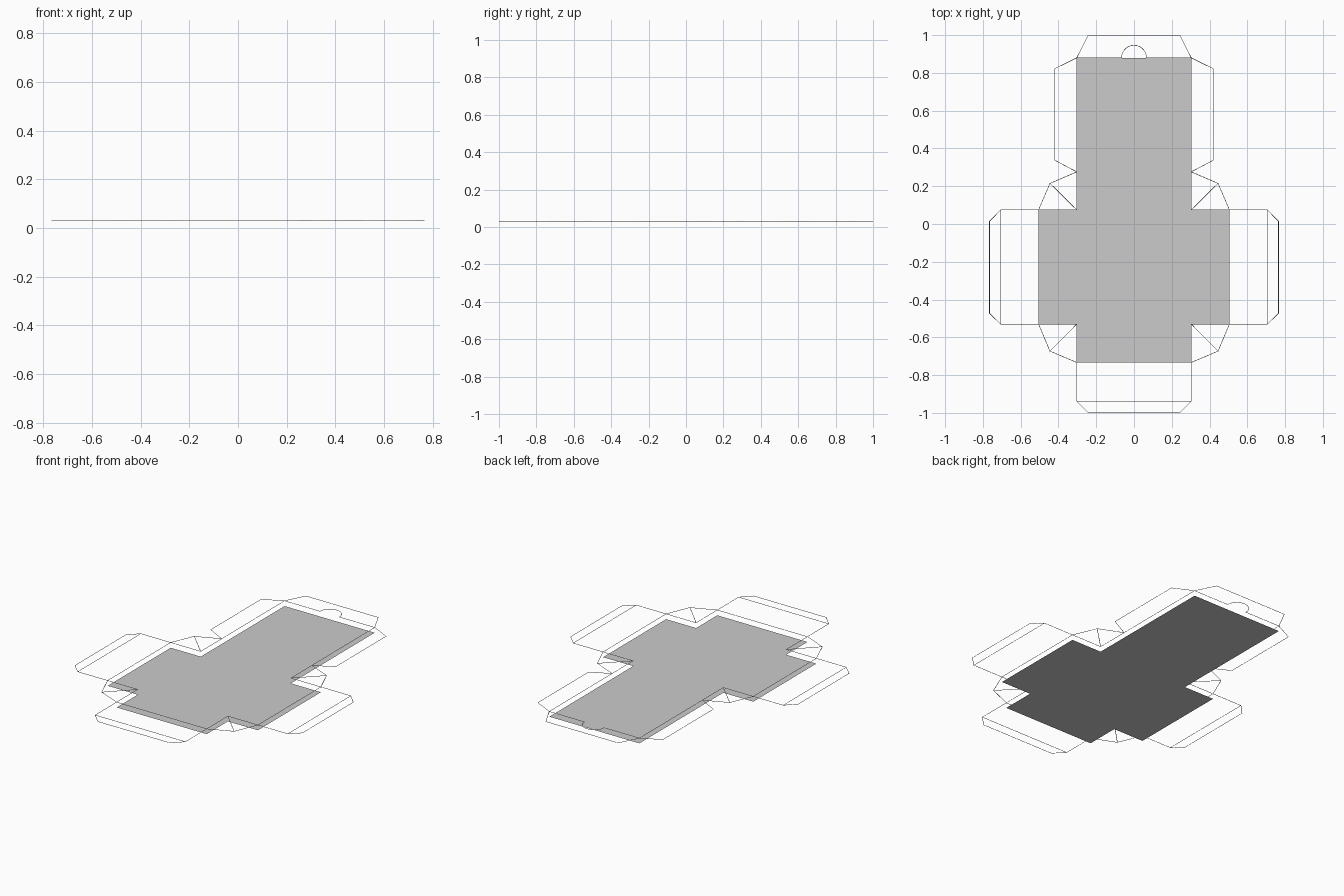
import bpy, bmesh, math

if "Cube" in bpy.data.objects:
    bpy.data.objects.remove(bpy.data.objects["Cube"])

LINE_Z = 0.032   # height of the drawn lines above the sheet
RADIUS = 0.0015  # line thickness
W, S = 0.303, 0.505          # half width of the body, of the side panels
TOP, A, B, C = 0.88, 0.075, -0.53, -0.733


def mirror(pts):
    return [(-x, y) for x, y in pts]


def lines(name, paths, both=False):
    """Thin tubes along flat paths, optionally repeated on the other side."""
    cu = bpy.data.curves.new(name, 'CURVE')
    cu.dimensions = '3D'
    cu.bevel_depth = RADIUS
    cu.bevel_resolution = 0
    cu.use_fill_caps = True
    for p in paths + ([mirror(q) for q in paths] if both else []):
        sp = cu.splines.new('POLY')
        sp.points.add(len(p) - 1)
        for pt, (x, y) in zip(sp.points, p):
            pt.co = (x, y, LINE_Z, 1)
    ob = bpy.data.objects.new(name, cu)
    bpy.context.collection.objects.link(ob)
    bpy.ops.object.select_all(action='DESELECT')
    ob.select_set(True)
    bpy.context.view_layer.objects.active = ob
    bpy.ops.object.convert(target='MESH')


# Grey backing sheet, a single flat cross-shaped face
half = [(W, C), (W, B), (S, B), (S, A), (W, A), (W, TOP)]
bm = bmesh.new()
bm.faces.new([bm.verts.new((x, y, 0)) for x, y in half + mirror(half)[::-1]])
me = bpy.data.meshes.new("backing_sheet")
bm.to_mesh(me)
bm.free()
bpy.context.collection.objects.link(bpy.data.objects.new("backing_sheet", me))

# Lid tuck flap with its thumb notch in the fold
R = 0.066
notch = [(-R * math.cos(math.pi * i / 16), TOP + R * math.sin(math.pi * i / 16))
         for i in range(17)]
lines("lid_tuck_flap", [[(-W, TOP), (-0.243, 0.9985), (0.243, 0.9985), (W, TOP)],
                        [(-W, TOP)] + notch + [(W, TOP)]])

# Lid side flaps and the long folds beside the lid
lines("lid_side_flaps", [[(W, TOP), (0.42, 0.822), (0.42, 0.338), (W, 0.276)],
                         [(W, TOP), (W, A)]], True)

# Corner gussets with diagonal folds
lines("back_gussets", [[(W, 0.276), (0.445, 0.215), (S, A)],
                       [(W, A), (0.445, 0.215)]], True)
lines("front_gussets", [[(S, B), (0.445, -0.673), (W, C)],
                        [(W, B), (0.445, -0.673)]], True)

# Side walls with glue tabs
lines("side_walls", [[(W, A), (0.706, A), (0.765, 0.014), (0.765, -0.473),
                      (0.706, B), (W, B)],
                     [(S, A), (S, B)], [(0.706, A), (0.706, B)]], True)

# Front wall with glue tab
lines("front_wall_sides", [[(W, B), (W, -0.938), (0.243, -0.9985)]], True)
lines("front_wall_folds", [[(-W, C), (W, C)], [(-W, -0.938), (W, -0.938)],
                           [(-0.243, -0.9985), (0.243, -0.9985)]])
